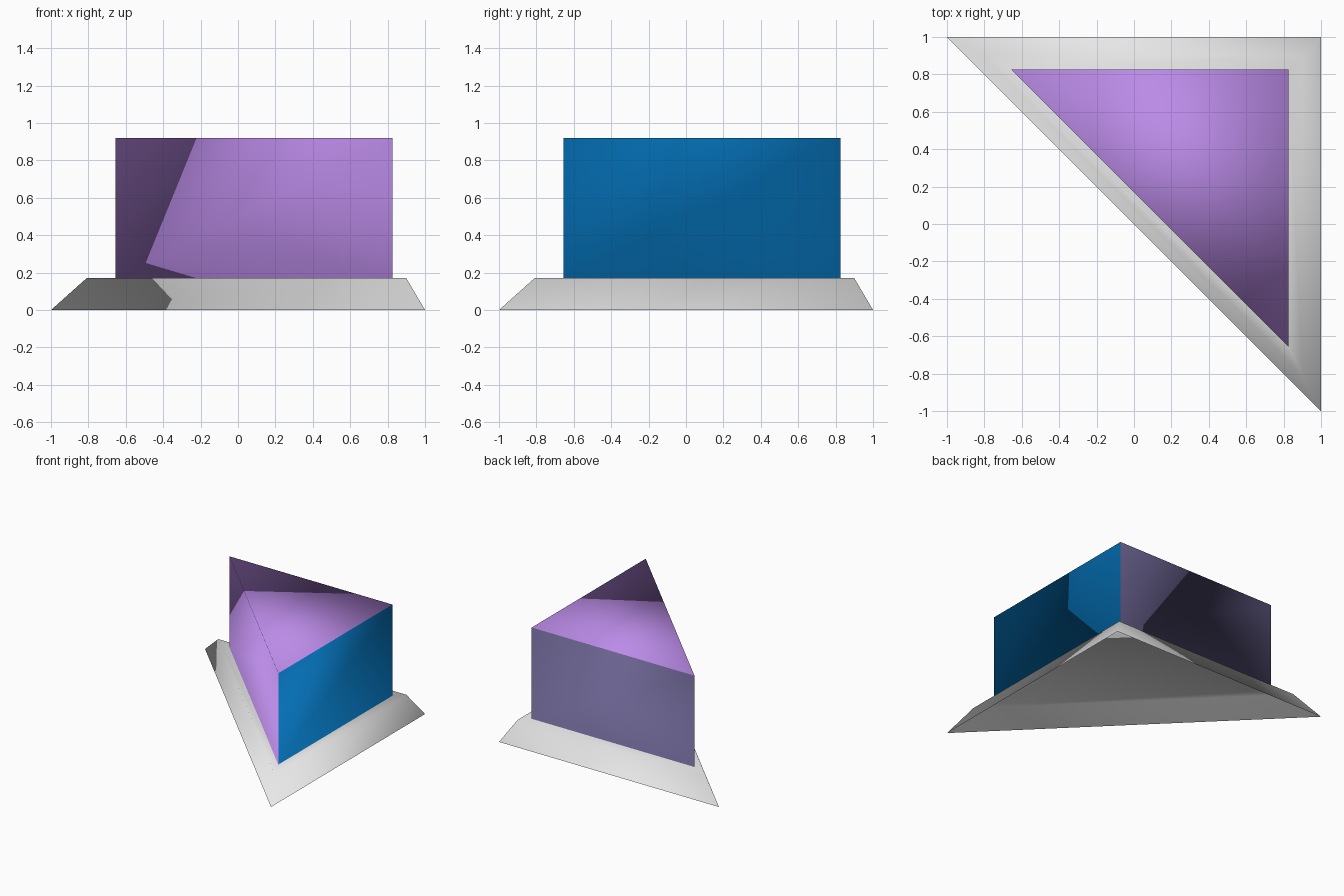
import bpy
import bmesh

cube = bpy.data.objects.get("Cube")
if cube:
    bpy.data.objects.remove(cube, do_unlink=True)


def material(name, rgb):
    mat = bpy.data.materials.new(name)
    mat.use_nodes = True
    mat.diffuse_color = (*rgb, 1)
    mat.node_tree.nodes["Principled BSDF"].inputs["Base Color"].default_value = (*rgb, 1)
    return mat


materials = [
    material("light grey", (0.8, 0.8, 0.8)),
    material("purple", (0.50, 0.26, 0.81)),
    material("blue", (0.001, 0.155, 0.45)),
    material("slate violet", (0.14, 0.12, 0.27)),
]
GREY, PURPLE, BLUE, SLATE = range(4)

bm = bmesh.new()


def triangle(low, high, z):
    """Corners of a right triangle, counter-clockwise, mirrored on x = y."""
    return [bm.verts.new((x, y, z)) for x, y in ((low, high), (high, low), (high, high))]


def band(lower, upper):
    """Three quads joining one triangle to the next."""
    faces = []
    for i in range(3):
        j = (i + 1) % 3
        faces.append(bm.faces.new((lower[i], lower[j], upper[j], upper[i])))
    return faces


def side_colour(normal):
    if normal.x > 0.9:
        return BLUE
    if normal.y > 0.9:
        return SLATE
    return PURPLE


# Open-bottomed plinth: sloping sides, flat ledge and a floor under the prism
foot = triangle(-1, 1, 0)
ledge = triangle(-0.81, 0.9, 0.17)
prism_foot = triangle(-0.655, 0.825, 0.17)
prism_top = triangle(-0.655, 0.825, 0.92)
band(foot, ledge)
band(ledge, prism_foot)
bm.faces.new(prism_foot[::-1])

# Upright triangular prism with differently coloured sides
walls = band(prism_foot, prism_top)
walls.append(bm.faces.new(prism_top))
bm.normal_update()
for face in walls:
    face.material_index = side_colour(face.normal)

# One continuous, softly shaded surface
for face in bm.faces:
    face.smooth = True

mesh = bpy.data.meshes.new("prism_on_plinth")
bm.to_mesh(mesh)
bm.free()
for mat in materials:
    mesh.materials.append(mat)
bpy.context.collection.objects.link(bpy.data.objects.new("prism_on_plinth", mesh))
